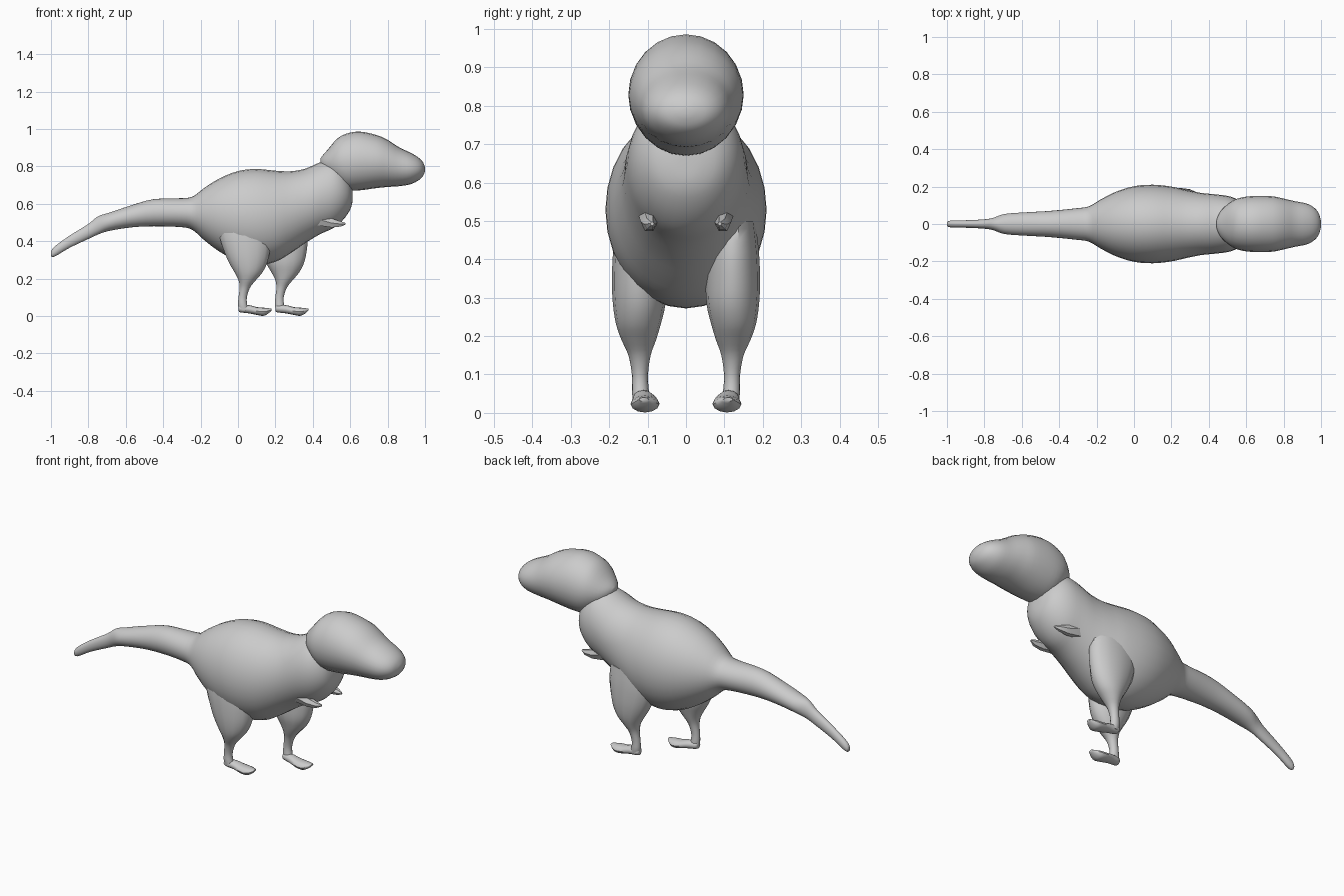
import bpy, bmesh
from math import sin, cos, tau
from mathutils import Vector


def spline(rows, steps):
    """Catmull-Rom resampling of section rows."""
    vs = [Vector(r) for r in rows]
    out = []
    for i in range(len(vs) - 1):
        a, b = vs[max(i - 1, 0)], vs[i]
        c, d = vs[i + 1], vs[min(i + 2, len(vs) - 1)]
        for k in range(steps):
            t = k / steps
            out.append(0.5 * (2 * b + (c - a) * t + (2 * a - 5 * b + 4 * c - d) * t * t
                              + (3 * b - a - 3 * c + d) * t ** 3))
    return out + [vs[-1]]


def loft(name, rows, axis, sides=20, steps=3):
    """Elliptical skin. axis 'x': (x, z low, z high, y mid, y half).
    axis 'z': (z, x low, x high, y mid, y half)."""
    bm = bmesh.new()
    rings = []
    for p, lo, hi, ym, yh in spline(rows, steps):
        m, h = (lo + hi) / 2, (hi - lo) / 2
        ring = []
        for i in range(sides):
            a = tau * i / sides
            o, y = m + h * sin(a), ym + yh * cos(a)
            ring.append(bm.verts.new((p, y, o) if axis == 'x' else (o, y, p)))
        rings.append(ring)
    for r, s in zip(rings, rings[1:]):
        for i in range(sides):
            j = (i + 1) % sides
            bm.faces.new((r[i], r[j], s[j], s[i]))
    bm.faces.new(rings[0])
    bm.faces.new(rings[-1])
    bmesh.ops.recalc_face_normals(bm, faces=bm.faces)
    me = bpy.data.meshes.new(name)
    bm.to_mesh(me)
    bm.free()
    ob = bpy.data.objects.new(name, me)
    bpy.context.collection.objects.link(ob)
    bpy.ops.object.select_all(action='DESELECT')
    ob.select_set(True)
    bpy.context.view_layer.objects.active = ob
    bpy.ops.object.shade_smooth_by_angle(angle=0.8)
    return ob


# Tail, torso and neck in one skin
body = [
    (-1.0, .320, .345, .010), (-.98, .318, .372, .018), (-.90, .365, .430, .020),
    (-.80, .412, .492, .025), (-.75, .435, .532, .034), (-.69, .455, .552, .054),
    (-.57, .474, .592, .063), (-.45, .480, .625, .070), (-.30, .475, .630, .085),
    (-.24, .458, .640, .095), (-.18, .405, .685, .130), (-.10, .345, .735, .171),
    (0.0, .292, .775, .202), (.10, .272, .786, .210), (.20, .290, .777, .200),
    (.28, .335, .774, .182), (.36, .390, .788, .166), (.44, .438, .822, .158),
    (.51, .470, .835, .148), (.56, .512, .805, .126), (.595, .560, .750, .090),
    (.610, .600, .700, .045), (.613, .635, .670, .012)]
loft('body_and_tail', [(x, lo, hi, 0, w) for x, lo, hi, w in body], 'x', 28)

# Head with blunt snout
head = [
    (.440, .810, .840, .015), (.452, .785, .858, .050), (.48, .745, .890, .088),
    (.53, .700, .948, .126), (.58, .672, .975, .143), (.65, .672, .986, .150),
    (.74, .684, .968, .148), (.80, .690, .942, .136), (.86, .694, .903, .122),
    (.92, .704, .874, .110), (.96, .722, .851, .090), (.985, .742, .828, .062),
    (.997, .765, .805, .028), (1.0, .780, .792, .008)]
loft('head', [(x, lo, hi, 0, w) for x, lo, hi, w in head], 'x', 24)

# Legs (near one back, far one forward), feet and tiny arms
leg = [
    (.50, -.10, .17, .125, .055), (.42, -.10, .18, .122, .068),
    (.34, -.075, .172, .122, .071), (.28, -.048, .157, .122, .068),
    (.23, -.018, .130, .124, .058), (.19, .002, .095, .123, .045),
    (.15, .008, .064, .121, .029), (.10, .002, .048, .120, .021),
    (.06, .000, .050, .119, .022), (.03, .004, .060, .116, .022)]
foot = [
    (.003, .028, .050, .116, .010), (.012, .020, .060, .115, .022),
    (.06, .014, .058, .110, .029), (.10, .006, .048, .107, .036),
    (.135, .001, .045, .107, .037), (.16, .012, .042, .108, .028),
    (.180, .030, .040, .110, .012)]
arm = [
    (.42, .480, .560, .095, .030), (.50, .470, .525, .096, .022),
    (.55, .476, .508, .094, .015), (.575, .488, .498, .088, .005)]


def place(rows, axis, side, dx):
    if axis == 'x':
        return [(p + dx, lo, hi, side * y, w) for p, lo, hi, y, w in rows]
    return [(p, lo + dx, hi + dx, side * y, w) for p, lo, hi, y, w in rows]


for label, side, dx in (('right', -1, 0.0), ('left', 1, 0.197)):
    loft(label + '_leg', place(leg, 'z', side, dx), 'z', 14)
    loft(label + '_foot', place(foot, 'x', side, dx), 'x', 12)
    loft(label + '_arm', place(arm, 'x', side, 0), 'x', 6, 1)
